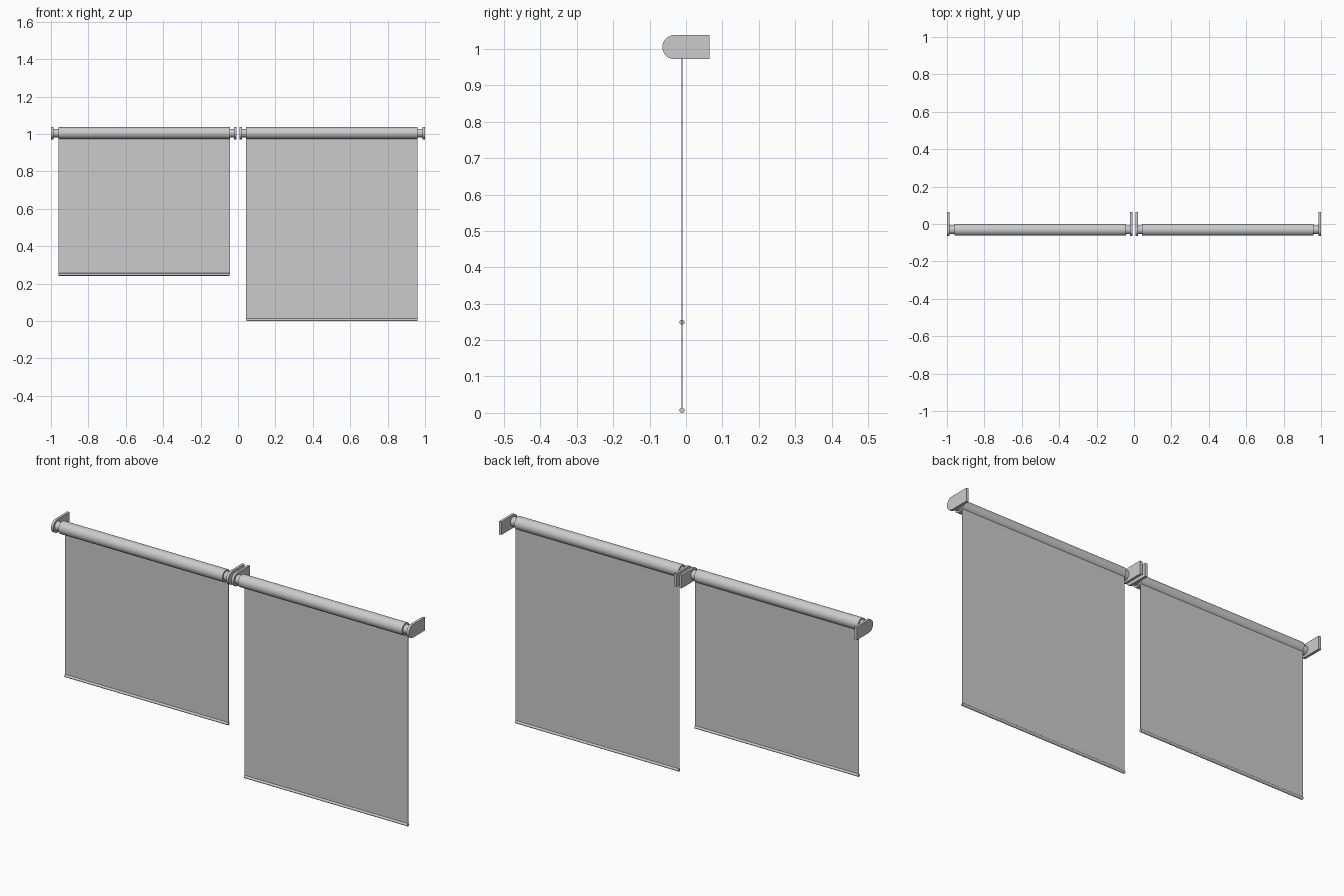
import bpy, bmesh, math
from mathutils import Matrix

if "Cube" in bpy.data.objects:
    bpy.data.objects.remove(bpy.data.objects["Cube"])

AXIS_Y, AXIS_Z = -0.031, 1.005      # roller axis
FABRIC_Y = -0.011


def finish(name, bm):
    bmesh.ops.recalc_face_normals(bm, faces=bm.faces)
    me = bpy.data.meshes.new(name)
    bm.to_mesh(me)
    bm.free()
    ob = bpy.data.objects.new(name, me)
    bpy.context.collection.objects.link(ob)
    return ob


def rod(name, x0, x1, y, z, r, seg=48):
    """Smooth cylinder lying along x."""
    bm = bmesh.new()
    m = Matrix.Translation(((x0 + x1) / 2, y, z)) @ Matrix.Rotation(math.pi / 2, 4, 'Y')
    bmesh.ops.create_cone(bm, cap_ends=True, segments=seg, radius1=r, radius2=r,
                          depth=abs(x1 - x0), matrix=m)
    ob = finish(name, bm)
    bpy.ops.object.select_all(action='DESELECT')
    ob.select_set(True)
    bpy.context.view_layer.objects.active = ob
    bpy.ops.object.shade_smooth_by_angle(angle=math.radians(40))
    return ob


def box(name, x0, x1, y0, y1, z0, z1):
    bm = bmesh.new()
    m = Matrix.Translation(((x0 + x1) / 2, (y0 + y1) / 2, (z0 + z1) / 2))
    m = m @ Matrix.Diagonal((abs(x1 - x0), y1 - y0, z1 - z0, 1))
    bmesh.ops.create_cube(bm, size=1, matrix=m)
    return finish(name, bm)


def bracket(name, x0, x1):
    """Wall plate with a rounded front end."""
    r, n = 0.033, 20
    pts = [(0.065, AXIS_Z + r)]
    for i in range(n + 1):
        a = math.pi / 2 + math.pi * i / n
        pts.append((-0.032 + r * math.cos(a), AXIS_Z + r * math.sin(a)))
    pts.append((0.065, AXIS_Z - r))
    bm = bmesh.new()
    face = bm.faces.new([bm.verts.new((x0, y, z)) for y, z in pts])
    ext = bmesh.ops.extrude_face_region(bm, geom=[face], use_keep_orig=True)
    verts = [g for g in ext['geom'] if isinstance(g, bmesh.types.BMVert)]
    bmesh.ops.translate(bm, verts=verts, vec=(x1 - x0, 0, 0))
    return finish(name, bm)


def blind(side, s, bar_z):
    # rolled fabric tube
    rod(f"{side}_roll", s * 0.044, s * 0.96, AXIS_Y, AXIS_Z, 0.0315, 64)
    for label, a, b, c in (("inner", 0.008, 0.021, 0.046), ("outer", 1.0, 0.987, 0.958)):
        # end bracket and roller pin
        bracket(f"{side}_{label}_bracket", s * a, s * b)
        rod(f"{side}_{label}_roller_end", s * b, s * c, AXIS_Y, AXIS_Z, 0.023)
    # hanging fabric and bottom bar
    box(f"{side}_fabric", s * 0.044, s * 0.96, FABRIC_Y - 0.001, FABRIC_Y + 0.001,
        bar_z, AXIS_Z - 0.015)
    rod(f"{side}_bottom_bar", s * 0.045, s * 0.959, FABRIC_Y, bar_z, 0.007, 24)


blind("left", -1, 0.249)
blind("right", 1, 0.007)
